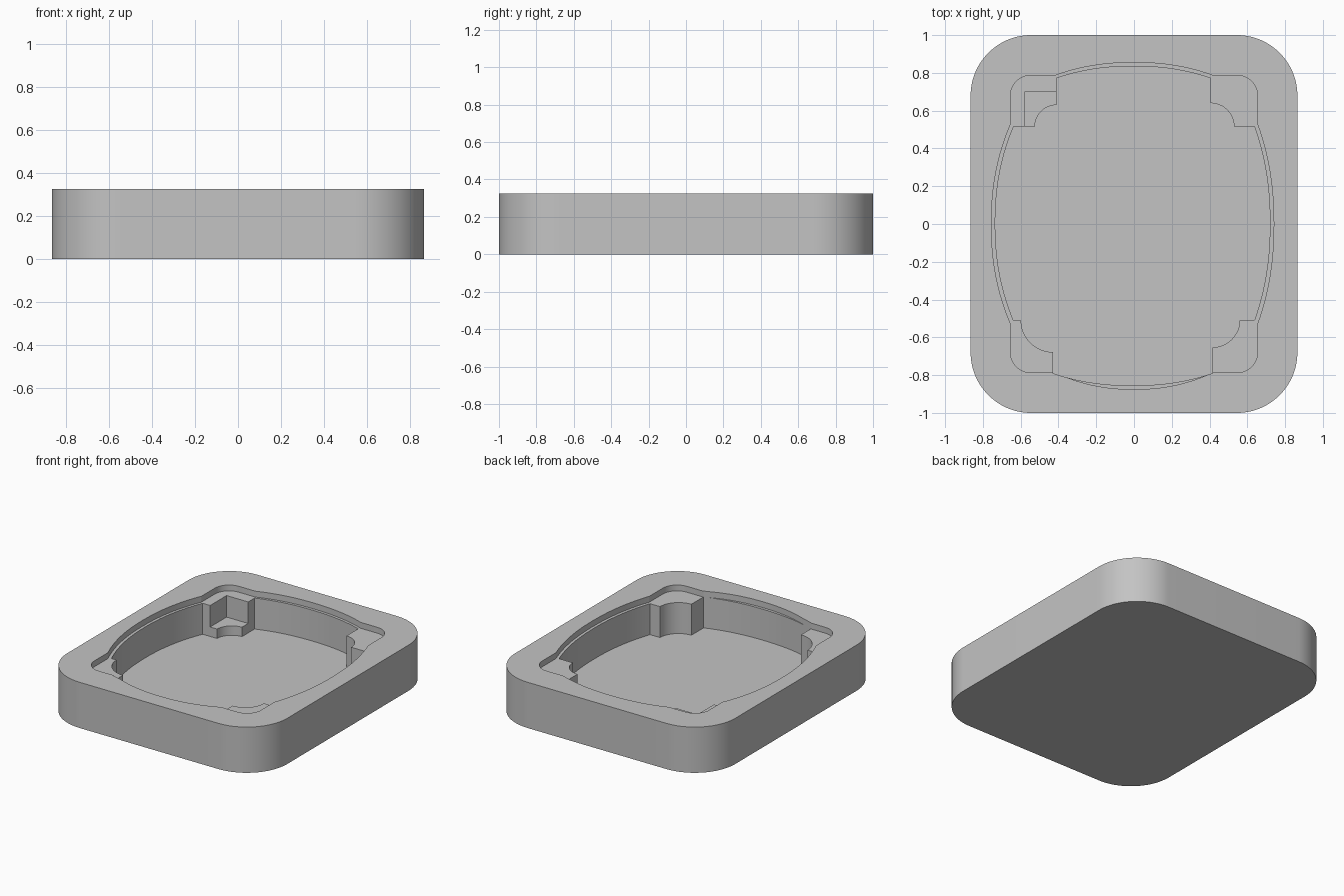
import bpy, bmesh
from math import sin, cos, pi, radians

HEIGHT, SHELF, POCKET, FLOOR = 0.325, 0.283, 0.13, 0.063
ABOVE = HEIGHT + 0.1

cube = bpy.data.objects.get("Cube")
if cube:
    bpy.data.objects.remove(cube, do_unlink=True)

grey = bpy.data.materials.new("plain grey")
grey.use_nodes = True
colour = (0.55, 0.55, 0.55, 1)
grey.diffuse_color = colour
grey.node_tree.nodes["Principled BSDF"].inputs["Base Color"].default_value = colour


def arc(cx, cy, r, start, end, steps=12):
    """Points on a circular arc, angles in degrees."""
    return [(cx + r * cos(radians(start + (end - start) * i / steps)),
             cy + r * sin(radians(start + (end - start) * i / steps)))
            for i in range(steps + 1)]


def bulge(a, b, axis, peak, steps=28):
    """Shallow curve from a to b that swells to peak along the given axis."""
    pts = []
    for i in range(steps + 1):
        f = (1 - cos(pi * i / steps)) / 2
        p = [a[k] + (b[k] - a[k]) * f for k in (0, 1)]
        p[axis] += (peak - p[axis]) * (1 - abs(2 * f - 1) ** 2.2)
        pts.append(tuple(p))
    return pts


def prism(name, outline, bottom, top):
    """Upright solid with the given outline."""
    bm = bmesh.new()
    face = bm.faces.new([bm.verts.new((x, y, bottom)) for x, y in outline])
    ext = bmesh.ops.extrude_face_region(bm, geom=[face])
    for v in ext["geom"]:
        if isinstance(v, bmesh.types.BMVert):
            v.co.z = top
    bmesh.ops.recalc_face_normals(bm, faces=bm.faces)
    mesh = bpy.data.meshes.new(name)
    bm.to_mesh(mesh)
    bm.free()
    mesh.materials.append(grey)
    obj = bpy.data.objects.new(name, mesh)
    bpy.context.collection.objects.link(obj)
    return obj


def carve(target, cutter):
    cutter.hide_render = True
    mod = target.modifiers.new("carve", 'BOOLEAN')
    mod.operation = 'DIFFERENCE'
    mod.solver = 'EXACT'
    mod.object = cutter
    bpy.context.view_layer.objects.active = target
    bpy.ops.object.modifier_apply(modifier=mod.name)
    bpy.data.objects.remove(cutter, do_unlink=True)


# Outer block with rounded corners
R = 0.32
X, Y = 0.865 - R, 1 - R
outer = (arc(X, Y, R, 0, 90, 24) + arc(-X, Y, R, 90, 180, 24)
         + arc(-X, -Y, R, 180, 270, 24) + arc(X, -Y, R, 270, 360, 24))
tray = prism("tray", outer, 0, HEIGHT)

# Shallow lid recess: rounded corners joined by swollen sides
r, ex, ey, bx, by = 0.11, 0.655, 0.787, 0.415, 0.525
cx, cy = ex - r, ey - r
recess = (arc(cx, cy, r, 0, 90) + bulge((bx, ey), (-bx, ey), 1, 0.855)
          + arc(-cx, cy, r, 90, 180) + bulge((-ex, by), (-ex, -by), 0, -0.755)
          + arc(-cx, -cy, r, 180, 270) + bulge((-bx, -ey), (bx, -ey), 1, -0.875)
          + arc(cx, -cy, r, 270, 360) + bulge((ex, -by), (ex, by), 0, 0.74))
carve(tray, prism("lid_recess", recess, SHELF, ABOVE))

# Deep cavity: a scooped post stands in each corner
cavity = (arc(0.405, 0.515, 0.125, 0, 90)
          + bulge((0.405, 0.772), (-0.41, 0.772), 1, 0.835)
          + arc(-0.41, 0.515, 0.115, 90, 180)
          + bulge((-0.638, 0.515), (-0.638, -0.51), 0, -0.735)
          + arc(-0.43, -0.51, 0.168, 180, 270)
          + bulge((-0.43, -0.79), (0.415, -0.79), 1, -0.855)
          + arc(0.415, -0.508, 0.145, 270, 360)
          + bulge((0.638, -0.508), (0.638, 0.515), 0, 0.72))
carve(tray, prism("deep_cavity", cavity, FLOOR, ABOVE))

# Square pocket in the back right post
pocket = [(-0.58, 0.49), (-0.39, 0.49), (-0.39, 0.70), (-0.58, 0.70)]
carve(tray, prism("post_pocket", pocket, POCKET, ABOVE))

# Smooth the curved walls, keep the edges sharp
bpy.ops.object.select_all(action='DESELECT')
tray.select_set(True)
bpy.context.view_layer.objects.active = tray
bpy.ops.object.shade_smooth_by_angle(angle=radians(25))
